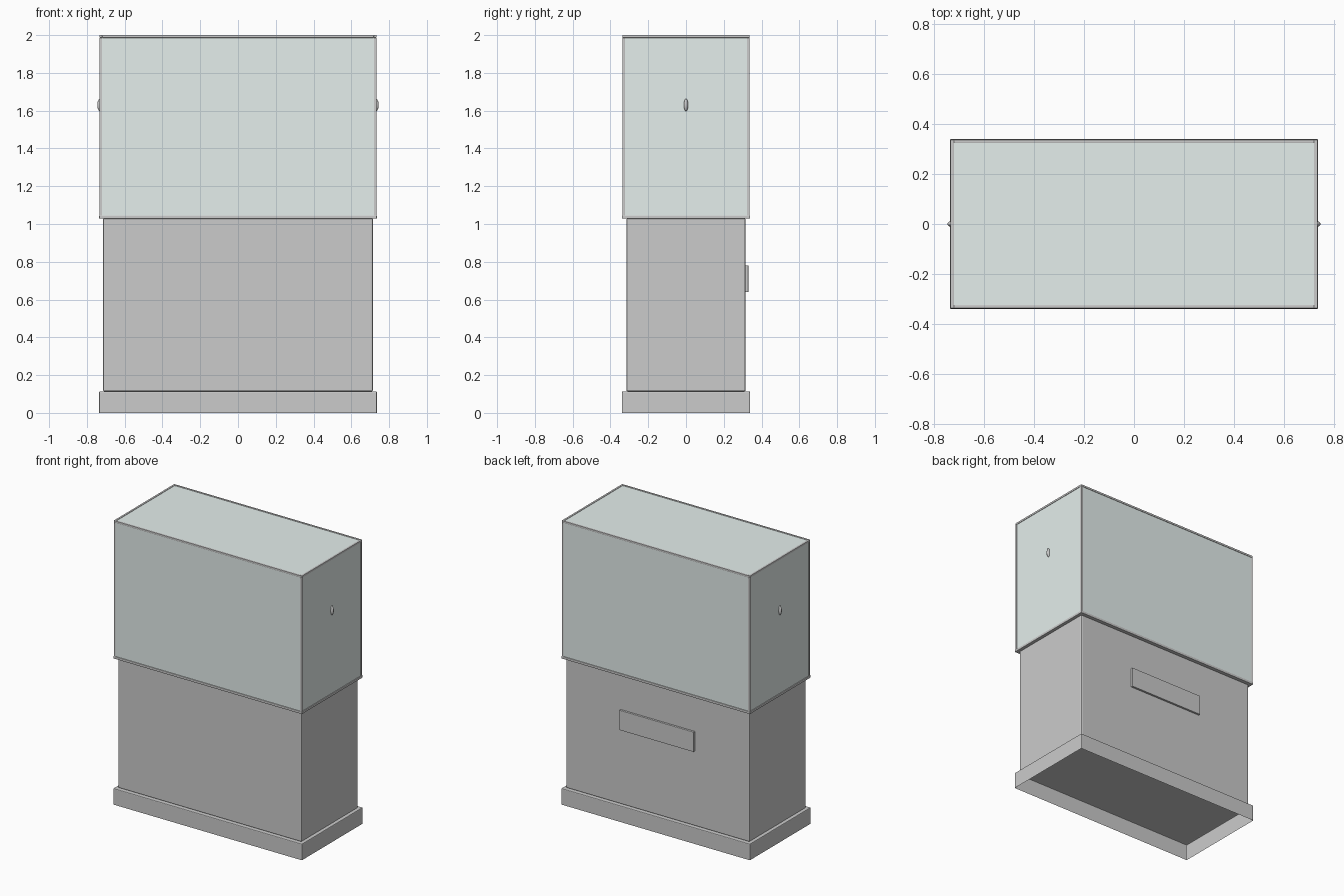
import bpy, bmesh
from mathutils import Matrix

if "Cube" in bpy.data.objects:
    bpy.data.objects.remove(bpy.data.objects["Cube"])

glass_mat = bpy.data.materials.new("pale_glass")
glass_mat.diffuse_color = (0.78, 0.86, 0.84, 1)
glass_mat.use_nodes = True
glass_mat.node_tree.nodes["Principled BSDF"].inputs["Base Color"].default_value = glass_mat.diffuse_color


def finish(name, bm, mat=None, bevel=0.0):
    me = bpy.data.meshes.new(name)
    bm.to_mesh(me)
    bm.free()
    ob = bpy.data.objects.new(name, me)
    bpy.context.collection.objects.link(ob)
    if mat:
        me.materials.append(mat)
    if bevel:
        mod = ob.modifiers.new("bevel", "BEVEL")
        mod.width = bevel
        mod.segments = 2
    return ob


def add_box(bm, lo, hi):
    size = [b - a for a, b in zip(lo, hi)]
    mid = [(a + b) / 2 for a, b in zip(lo, hi)]
    return bmesh.ops.create_cube(
        bm, size=1, matrix=Matrix.Translation(mid) @ Matrix.Diagonal((*size, 1)))


def box(name, lo, hi, mat=None, bevel=0.0):
    bm = bmesh.new()
    add_box(bm, lo, hi)
    return finish(name, bm, mat, bevel)


# Plinth: box open underneath, thin walls
bm = bmesh.new()
add_box(bm, (-0.735, -0.339, 0), (0.735, 0.339, 0.114))
bm.normal_update()
bmesh.ops.delete(bm, geom=[f for f in bm.faces if f.normal.z < -0.5], context='FACES')
finish("plinth", bm, bevel=0.005)

# Cabinet body and the plate on its back
box("cabinet_body", (-0.715, -0.316, 0.114), (0.715, 0.316, 1.03), bevel=0.008)
box("back_plate", (-0.29, 0.314, 0.64), (0.29, 0.33, 0.78), bevel=0.002)

# Base tray of the display case
box("case_base", (-0.735, -0.339, 1.028), (0.735, 0.339, 1.045), bevel=0.003)

# Glass, set slightly behind the frame
X, Y, Z0, Z1, T = 0.733, 0.337, 1.04, 2.0, 0.014
g = 0.003
box("glass_panes", (-X + g, -Y + g, Z0), (X - g, Y - g, Z1 - g), glass_mat)

# Frame: corner posts and top rails
bm = bmesh.new()
for s in (-1, 1):
    for t in (-1, 1):
        xs = sorted((s * X, s * (X - T)))
        ys = sorted((t * Y, t * (Y - T)))
        add_box(bm, (xs[0], ys[0], Z0), (xs[1], ys[1], Z1 - T))
    xs = sorted((s * X, s * (X - T)))
    ys = sorted((s * Y, s * (Y - T)))
    add_box(bm, (xs[0], -Y, Z1 - T), (xs[1], Y, Z1))
    add_box(bm, (-X + T, ys[0], Z1 - T), (X - T, ys[1], Z1))
finish("case_frame", bm, bevel=0.002)

# Small rounded lock on each end pane
for s, side in ((-1, "left"), (1, "right")):
    bm = bmesh.new()
    bmesh.ops.create_uvsphere(
        bm, u_segments=16, v_segments=10, radius=1,
        matrix=Matrix.Translation((s * 0.73, 0, 1.63)) @ Matrix.Diagonal((0.015, 0.011, 0.033, 1)))
    for f in bm.faces:
        f.smooth = True
    finish(side + "_lock", bm)
